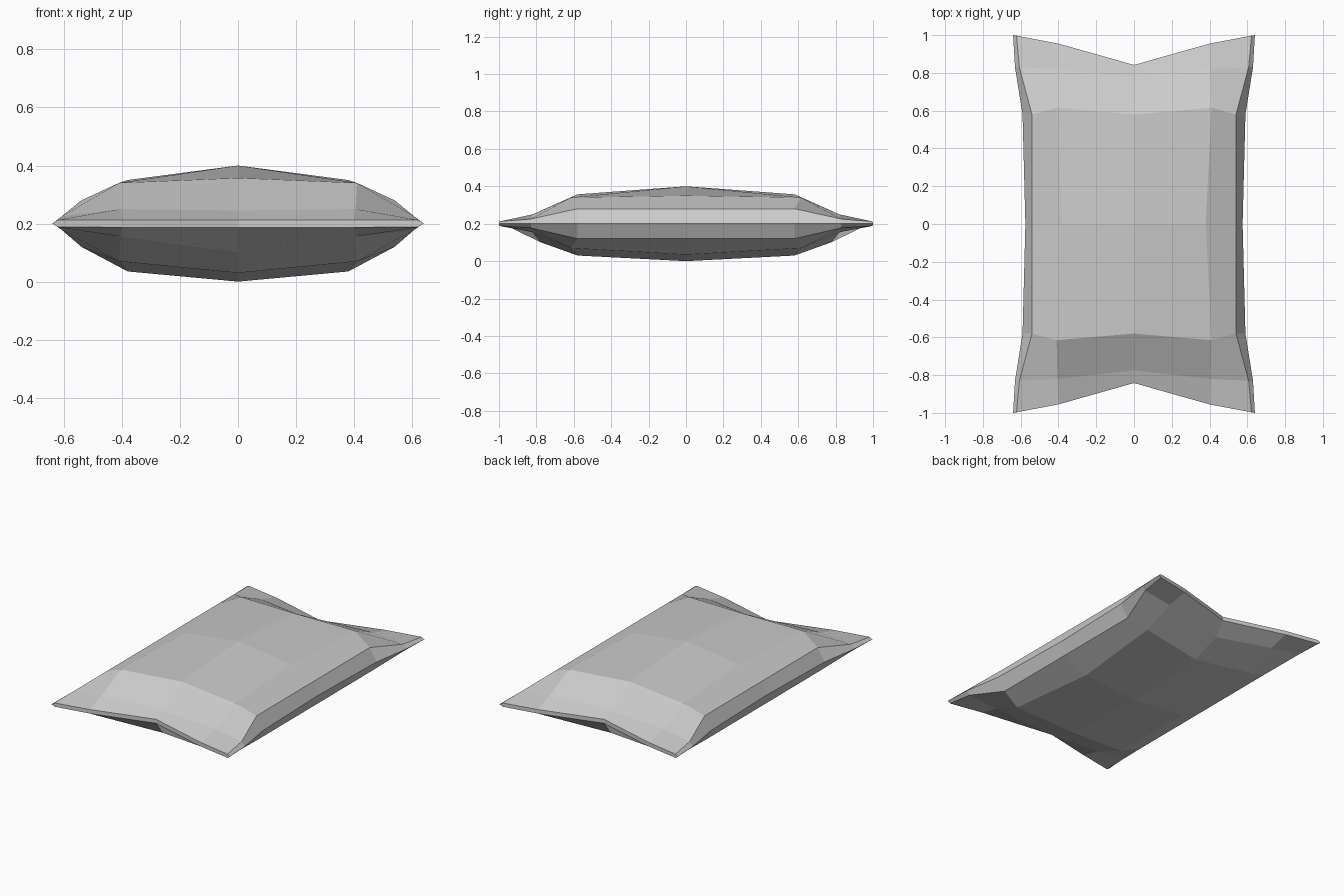
import bpy, bmesh

if "Cube" in bpy.data.objects:
    bpy.data.objects.remove(bpy.data.objects["Cube"])

# One quarter of the pillow; each row runs centre line -> shoulder -> side crease
TOP = [
    [(0, 0, .40), (.38, 0, .35), (.54, 0, .28)],
    [(0, .58, .357), (.41, .615, .34), (.54, .58, .28)],
    [(0, .775, .245), (.405, .82, .25), (.607, .83, .225)],
    [(0, .842, .213), (.40, .955, .213), (.622, .997, .212)],
]
BOTTOM = [
    [(0, 0, 0), (.38, 0, .035), (.54, 0, .12)],
    [(0, .58, .03), (.41, .615, .07), (.54, .58, .12)],
    [(0, .775, .10), (.405, .82, .155), (.607, .83, .178)],
    [(0, .842, .187), (.40, .955, .187), (.622, .997, .188)],
]
# Side seam shared by both halves
SEAM = [(.575, 0, .2), (.59, .58, .2), (.63, .83, .2), (.64, 1, .2)]

bm = bmesh.new()
seam = [bm.verts.new(p) for p in SEAM]


def sheet(rows):
    grid = [[bm.verts.new(p) for p in row] + [s] for row, s in zip(rows, seam)]
    for a, b in zip(grid, grid[1:]):
        for j in range(3):
            bm.faces.new((a[j], a[j + 1], b[j + 1], b[j]))
    return grid[-1]


# Top and bottom cloth, joined by a thin end hem
up, low = sheet(TOP), sheet(BOTTOM)
for j in range(2):
    bm.faces.new((up[j], up[j + 1], low[j + 1], low[j]))
bm.faces.new((up[2], seam[3], low[2]))

# Mirror the quarter across both axes
for axis in range(2):
    geom = bm.verts[:] + bm.edges[:] + bm.faces[:]
    copy = bmesh.ops.duplicate(bm, geom=geom)["geom"]
    for v in copy:
        if isinstance(v, bmesh.types.BMVert):
            v.co[axis] *= -1
    bmesh.ops.remove_doubles(bm, verts=bm.verts[:], dist=.0005)
bmesh.ops.recalc_face_normals(bm, faces=bm.faces[:])

mesh = bpy.data.meshes.new("pillow")
bm.to_mesh(mesh)
bm.free()
bpy.context.collection.objects.link(bpy.data.objects.new("pillow", mesh))
